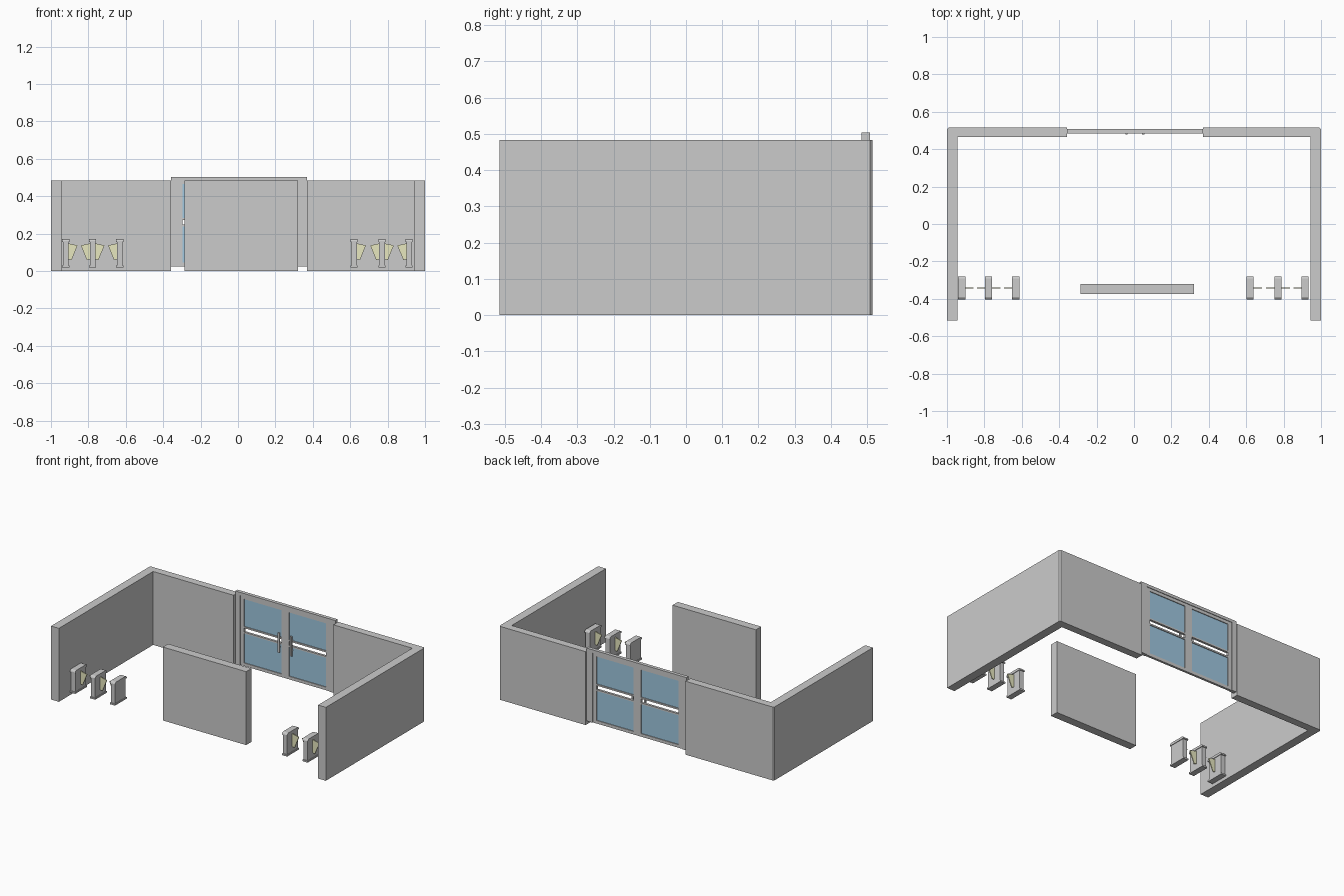
import bpy, bmesh
from mathutils import Vector

if "Cube" in bpy.data.objects:
    bpy.data.objects.remove(bpy.data.objects["Cube"])


def material(name, color):
    m = bpy.data.materials.new(name)
    m.diffuse_color = color
    m.use_nodes = True
    m.node_tree.nodes["Principled BSDF"].inputs["Base Color"].default_value = m.diffuse_color
    return m


GLASS = material("blue_glass", (0.35, 0.58, 0.75, 1))
YELLOW = material("pale_yellow", (0.80, 0.80, 0.52, 1))


def finish(name, bm, mat):
    bmesh.ops.recalc_face_normals(bm, faces=bm.faces)
    me = bpy.data.meshes.new(name)
    bm.to_mesh(me)
    bm.free()
    ob = bpy.data.objects.new(name, me)
    bpy.context.collection.objects.link(ob)
    if mat:
        me.materials.append(mat)
    return ob


def prism(name, points, vector, mat=None):
    """Extrude a flat outline along a vector."""
    bm = bmesh.new()
    face = bm.faces.new([bm.verts.new(p) for p in points])
    ext = bmesh.ops.extrude_face_region(bm, geom=[face])
    moved = [g for g in ext["geom"] if isinstance(g, bmesh.types.BMVert)]
    bmesh.ops.translate(bm, verts=moved, vec=Vector(vector))
    return finish(name, bm, mat)


def box(name, x, y, z, mat=None):
    pts = [(x[0], y[0], z[0]), (x[1], y[0], z[0]), (x[1], y[1], z[0]), (x[0], y[1], z[0])]
    return prism(name, pts, (0, 0, z[1] - z[0]), mat)


H = 0.483

# L-shaped walls, left and right
for side, s, end in (("left", -1, 0.358), ("right", 1, 0.37)):
    outline = [(1, -0.515), (1, 0.507), (0.992, 0.515), (end, 0.515),
               (end, 0.465), (0.943, 0.465), (0.943, -0.515)]
    prism(side + "_wall", [(s * x, y, 0) for x, y in outline], (0, 0, H))

# Free-standing front panel
box("front_panel", (-0.285, 0.322), (-0.375, -0.32), (0, H))

# Door frame: posts and header
FY = (0.484, 0.507)
box("door_post_left", (-0.358, -0.325), FY, (0.025, 0.485))
box("door_post_right", (0.325, 0.37), FY, (0.025, 0.485))
box("door_header", (-0.358, 0.37), FY, (0.485, 0.504))

# Two door leaves: stiles, rails, panes, open slot at mid height, handle
LY = (0.488, 0.503)
GY = (0.493, 0.498)
for side, x0, x1, hx in (("left", -0.325, 0.003, -0.04), ("right", 0.003, 0.325, 0.05)):
    a, b = x0 + 0.027, x1 - 0.027
    box(side + "_door_outer_stile", (x0, a), LY, (0.025, 0.485))
    box(side + "_door_inner_stile", (b, x1), LY, (0.025, 0.485))
    for part, z in (("bottom", (0.025, 0.045)), ("lower_mid", (0.238, 0.248)),
                    ("upper_mid", (0.274, 0.284)), ("top", (0.465, 0.485))):
        box(f"{side}_door_{part}_rail", (a, b), LY, z)
    box(side + "_door_lower_glass", (a, b), GY, (0.045, 0.238), GLASS)
    box(side + "_door_upper_glass", (a, b), GY, (0.284, 0.465), GLASS)
    box(side + "_door_handle", (hx - 0.006, hx + 0.006), (0.478, 0.487), (0.185, 0.315))
    for k, z in enumerate((0.215, 0.28)):
        box(f"{side}_handle_mount_{k}", (hx - 0.004, hx + 0.004), (0.487, 0.497), (z, z + 0.01))

# Turnstile gates: three pedestals and two pairs of flaps on each side
FRONT, BACK = -0.403, -0.28
for side, centres in (("left", (-0.921, -0.777, -0.632)), ("right", (0.621, 0.77, 0.915))):
    for i, cx in enumerate(centres):
        box(f"{side}_pedestal_body_{i}", (cx - 0.015, cx + 0.015),
            (FRONT + 0.006, BACK - 0.006), (0.03, 0.157))
        box(f"{side}_pedestal_base_{i}", (cx - 0.019, cx + 0.019), (FRONT, BACK), (0.02, 0.03))
        cap = [(FRONT, 0.155), (BACK, 0.155), (BACK, 0.16), (BACK - 0.004, 0.167),
               (BACK - 0.012, 0.171), (FRONT + 0.012, 0.171), (FRONT + 0.004, 0.167), (FRONT, 0.16)]
        prism(f"{side}_pedestal_cap_{i}", [(cx - 0.019, y, z) for y, z in cap], (0.038, 0, 0))
    for i in range(2):
        for s, cx in ((1, centres[i]), (-1, centres[i + 1])):
            flap = [(0.013, 0.148), (0.063, 0.137), (0.031, 0.059), (0.013, 0.063)]
            prism(f"{side}_gate_flap_{i}_{'a' if s > 0 else 'b'}",
                  [(cx + s * x, -0.345, z) for x, z in flap], (0, 0.006, 0), YELLOW)
